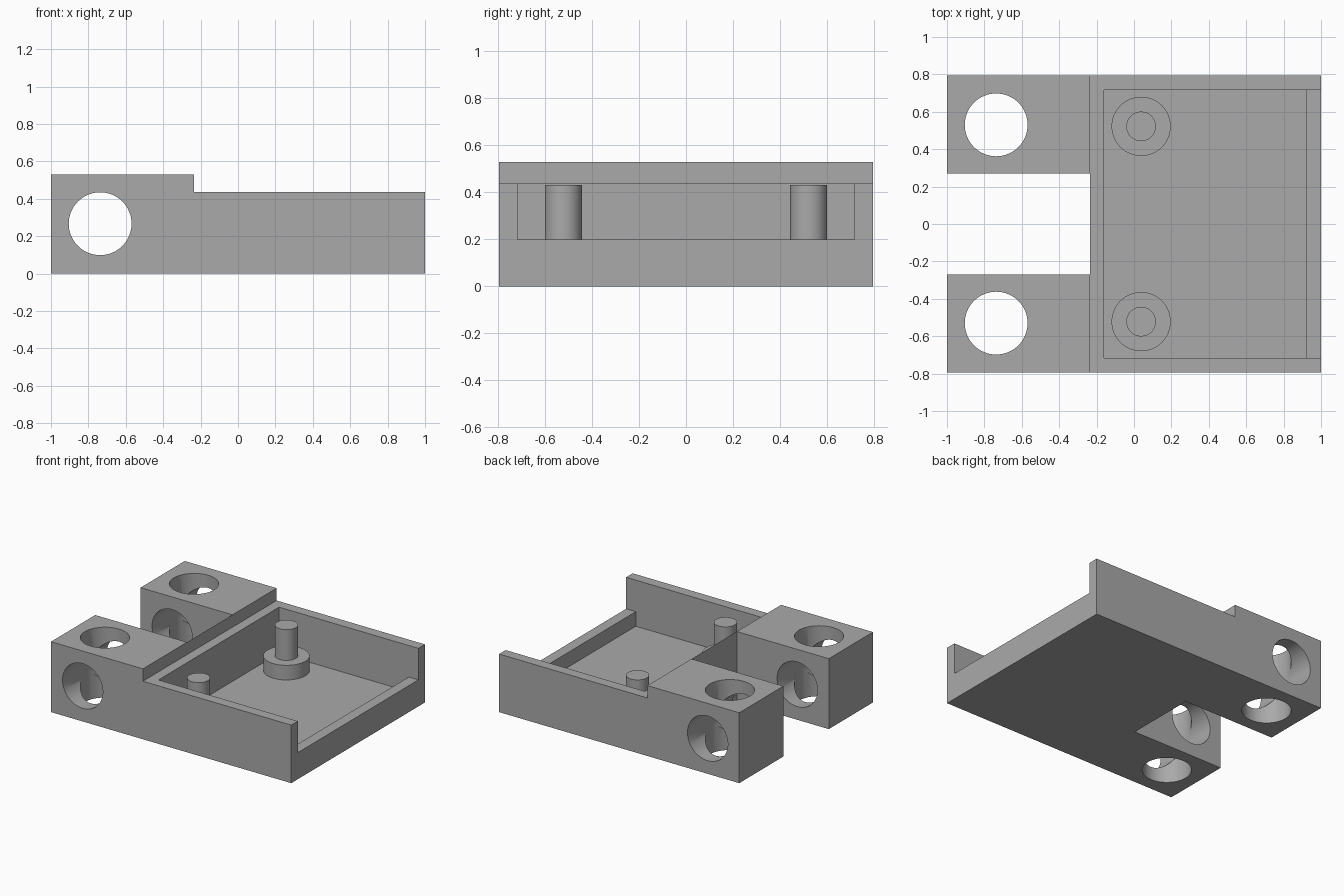
import bpy
import math

if "Cube" in bpy.data.objects:
    bpy.data.objects.remove(bpy.data.objects["Cube"], do_unlink=True)

grey = bpy.data.materials.new("plain grey")
grey.use_nodes = True
GREY = (0.4, 0.4, 0.4, 1)
grey.diffuse_color = GREY
grey.node_tree.nodes["Principled BSDF"].inputs["Base Color"].default_value = GREY

# Main dimensions
HALF_Y, BLOCK_TOP, RIM_TOP = 0.795, 0.53, 0.437
BLOCK_END, SLOT_Y = -0.235, 0.27
FLOOR, LIP_TOP, INNER_Y = 0.09, 0.2, 0.717
HOLE_X, HOLE_Z, HOLE_R = -0.737, 0.267, 0.168
POST_X, POST_Y = 0.038, 0.522
BIG = 1.2


def box(name, x, y, z):
    bpy.ops.mesh.primitive_cube_add(size=1)
    ob = bpy.context.object
    ob.name = name
    ob.location = [(a + b) / 2 for a, b in (x, y, z)]
    ob.scale = [b - a for a, b in (x, y, z)]
    bpy.ops.object.transform_apply(location=True, rotation=False, scale=True)
    ob.data.materials.append(grey)
    return ob


def cylinder(name, radius, depth, centre, tilt=0):
    bpy.ops.mesh.primitive_cylinder_add(vertices=64, radius=radius, depth=depth,
                                        location=centre, rotation=(tilt, 0, 0))
    ob = bpy.context.object
    ob.name = name
    ob.data.materials.append(grey)
    return ob


def smooth(ob):
    bpy.ops.object.select_all(action='DESELECT')
    ob.select_set(True)
    bpy.context.view_layer.objects.active = ob
    bpy.ops.object.shade_smooth_by_angle(angle=math.radians(30))


def cut(target, cutter):
    cutter.hide_render = True
    mod = target.modifiers.new("cut", 'BOOLEAN')
    mod.operation, mod.solver, mod.object = 'DIFFERENCE', 'EXACT', cutter
    bpy.context.view_layer.objects.active = target
    bpy.ops.object.modifier_apply(modifier=mod.name)
    bpy.data.objects.remove(cutter, do_unlink=True)


# Body: tray with two hinge blocks, carved from one slab
body = box("tray_body", (-1, 1), (-HALF_Y, HALF_Y), (0, BLOCK_TOP))
cut(body, box("step_cutter", (BLOCK_END, BIG), (-BIG, BIG), (RIM_TOP, BIG)))
cut(body, box("slot_cutter", (-BIG, BLOCK_END), (-SLOT_Y, SLOT_Y), (-BIG, BIG)))
cut(body, box("cavity_cutter", (-0.16, 0.92), (-INNER_Y, INNER_Y), (FLOOR, BIG)))
cut(body, box("lip_cutter", (0.8, BIG), (-INNER_Y, INNER_Y), (LIP_TOP, BIG)))

# Crossing holes through the hinge blocks
cut(body, cylinder("cross_hole_cutter", HOLE_R, 2, (HOLE_X, 0, HOLE_Z), math.pi / 2))
for side in (-1, 1):
    cut(body, cylinder("upright_hole_cutter", HOLE_R, 2, (HOLE_X, side * 0.53, HOLE_Z)))
smooth(body)

# Stepped posts on the tray floor
for side, label in ((-1, "right"), (1, "left")):
    for part, radius, top in (("post_base", 0.158, LIP_TOP), ("post_pin", 0.079, 0.432)):
        bottom = FLOOR - 0.01
        post = cylinder(f"{label}_{part}", radius, top - bottom,
                        (POST_X, side * POST_Y, (top + bottom) / 2))
        smooth(post)
